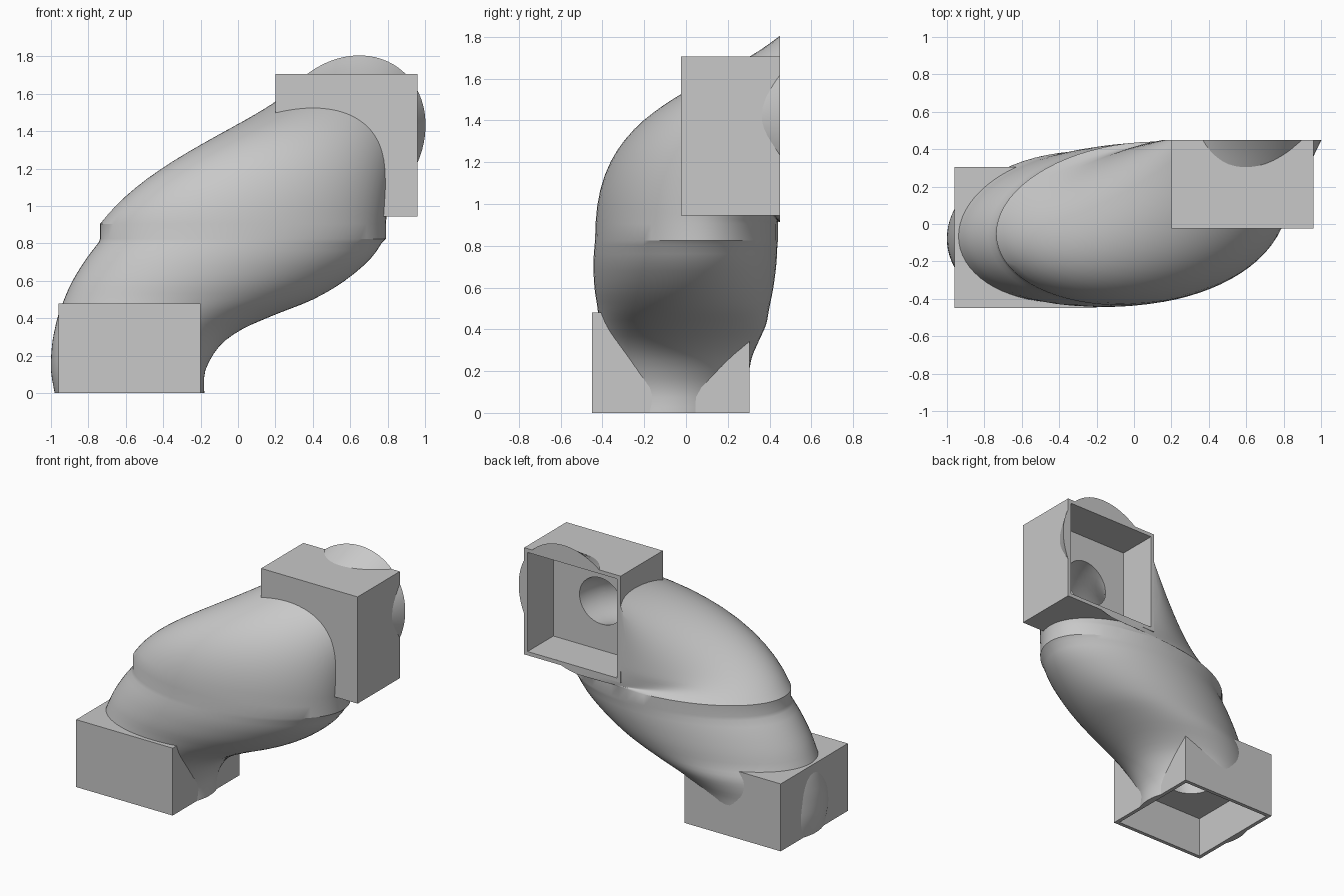
import bpy, bmesh, math
from mathutils import Vector

old = bpy.data.objects.get("Cube")
if old:
    bpy.data.objects.remove(old)

GREY = (0.58, 0.58, 0.58, 1)
grey = bpy.data.materials.new("plain grey")
grey.use_nodes = True
grey.diffuse_color = GREY
grey.node_tree.nodes["Principled BSDF"].inputs["Base Color"].default_value = GREY

SIDES = 72
ANGLES = [2 * math.pi * i / SIDES for i in range(SIDES)]


def add_object(name, bm):
    bmesh.ops.recalc_face_normals(bm, faces=bm.faces)
    mesh = bpy.data.meshes.new(name)
    bm.to_mesh(mesh)
    bm.free()
    obj = bpy.data.objects.new(name, mesh)
    obj.data.materials.append(grey)
    bpy.context.collection.objects.link(obj)
    return obj


def add_box(name, low, high):
    low, high = Vector(low), Vector(high)
    bm = bmesh.new()
    bmesh.ops.create_cube(bm, size=1)
    for v in bm.verts:
        v.co = (low + high) / 2 + v.co * (high - low)
    return add_object(name, bm)


def add_loft(name, rings):
    bm = bmesh.new()
    loops = [[bm.verts.new(p) for p in ring] for ring in rings]
    for a, b in zip(loops, loops[1:]):
        for i in range(len(a)):
            j = (i + 1) % len(a)
            bm.faces.new((a[i], a[j], b[j], b[i]))
    bm.faces.new(loops[0][::-1])
    bm.faces.new(loops[-1])
    return add_object(name, bm)


def bezier(p0, p1, p2, p3, t):
    u = 1 - t
    return p0 * u**3 + p1 * 3 * u * u * t + p2 * 3 * u * t * t + p3 * t**3


# Level oval, slightly skewed so its right end leans to the back
def slice_ring(z, x0, x1, y0, y1):
    skew = 0.055 * min(1, z / 0.5)
    return [Vector(((x0 + x1) / 2 + (x1 - x0) / 2 * math.cos(a),
                    (y0 + y1) / 2 + (y1 - y0) / 2 * math.sin(a) + skew * math.cos(a), z)) for a in ANGLES]


# Lower body: level slices as height, left, right, front, back
slices = [
    (0, -0.98, -0.18, -0.42, 0.29),
    (0.12, -1.0, -0.175, -0.42, 0.295),
    (0.25, -0.995, -0.10, -0.42, 0.31),
    (0.34, -0.98, 0.02, -0.415, 0.345),
    (0.42, -0.96, 0.2, -0.415, 0.38),
    (0.5, -0.93, 0.40, -0.42, 0.395),
    (0.6, -0.885, 0.57, -0.435, 0.415),
    (0.72, -0.81, 0.71, -0.44, 0.43),
    (0.83, -0.725, 0.785, -0.432, 0.435),
]
rows = []
for i in range(len(slices) - 1):
    p = [slices[max(0, min(len(slices) - 1, i + k))] for k in (-1, 0, 1, 2)]
    for t in (0, 0.33, 0.67):
        rows.append([b + 0.5 * t * (c - a + t * (2 * a - 5 * b + 4 * c - d + t * (3 * (b - c) + d - a)))
                     for a, b, c, d in zip(*p)])
rings = [slice_ring(*r) for r in rows]

# Belt band: a straight step round the middle
rings.append(slice_ring(0.825, -0.737, 0.79, -0.432, 0.437))
rings.append(slice_ring(0.905, -0.737, 0.79, -0.43, 0.437))

# Upper body: rails sweep from the band to the upright back rim
STEPS = 20
rails = []
for a, start in zip(ANGLES, rings[-1]):
    c, s = math.cos(a), math.sin(a)
    end = Vector((0.58 + 0.42 * c - 0.05 * s, 0.45, 1.36 - 0.445 * s + 0.02 * c))
    rise = Vector((0.15 - 0.12 * c, 0.015 - 0.015 * s, 0.31 - 0.29 * s - 0.04 * c))
    flare = Vector((0.22 - 0.08 * c, max(0, 0.17 + 0.09 * c - 0.16 * s), 0.14 - 0.14 * s - 0.08 * c))
    rails.append([bezier(start, start + rise, end - flare, end, k / STEPS) for k in range(1, STEPS + 1)])
rings += [list(ring) for ring in zip(*rails)]
body = add_loft("curved_body", rings)

# Square sockets at both ends
lower_socket = add_box("lower_socket", (-0.96, -0.45, 0), (-0.2, 0.305, 0.48))
upper_socket = add_box("upper_socket", (0.2, -0.025, 0.945), (0.96, 0.45, 1.705))

# Cutters: two recesses and the round duct that joins them
W = 0.027
lower_recess = add_box("lower_recess_cutter", (-0.96 + W, -0.45 + W, -0.2), (-0.2 - W, 0.305 - W, 0.29))
upper_recess = add_box("upper_recess_cutter", (0.2 + W, 0.16, 0.945 + W), (0.96 - W, 0.7, 1.705 - W))
path = [Vector(p) for p in ((-0.58, -0.07, 0.15), (-0.58, -0.07, 0.9), (0.58, -0.4, 1.33), (0.58, 0.3, 1.33))]
duct_rings = []
for k in range(25):
    t = k / 24
    mid = bezier(*path, t)
    ahead = (bezier(*path, t + 0.001) - bezier(*path, t - 0.001)).normalized()
    side = Vector((0, 1, 0)).lerp(Vector((0, 0, -1)), t)
    side = (side - ahead * side.dot(ahead)).normalized()
    across = side.cross(ahead)
    duct_rings.append([mid + 0.163 * (across * math.cos(a) + side * math.sin(a)) for a in ANGLES[::2]])
duct = add_loft("duct_cutter", duct_rings)


def cut(obj, cutters):
    for cutter in cutters:
        mod = obj.modifiers.new("cut", "BOOLEAN")
        mod.operation = "DIFFERENCE"
        mod.solver = "EXACT"
        mod.object = cutter
    bpy.ops.object.select_all(action="DESELECT")
    obj.select_set(True)
    bpy.context.view_layer.objects.active = obj
    bpy.ops.object.convert(target="MESH")
    bpy.ops.object.shade_smooth_by_angle(angle=math.radians(28))


cut(body, (lower_recess, upper_recess, duct))
cut(lower_socket, (lower_recess, duct))
cut(upper_socket, (upper_recess, duct))

for cutter in (lower_recess, upper_recess, duct):
    bpy.data.objects.remove(cutter)
